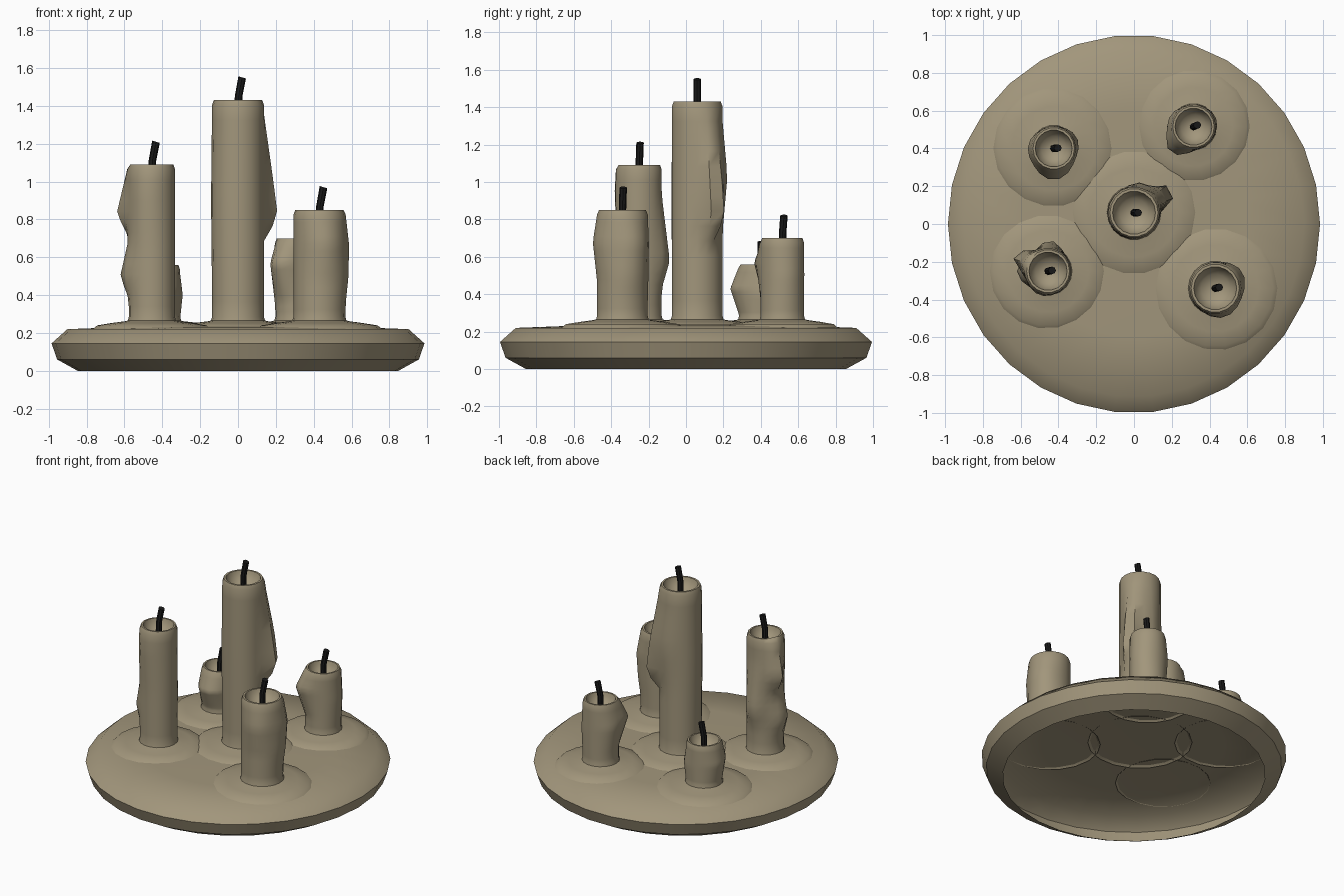
import bpy
import bmesh
from math import sin, cos, pi, radians, exp
from mathutils import Vector

default = bpy.data.objects.get("Cube")
if default:
    bpy.data.objects.remove(default, do_unlink=True)


def material(name, rgb):
    mat = bpy.data.materials.new(name)
    mat.use_nodes = True
    mat.diffuse_color = (*rgb, 1)
    mat.node_tree.nodes["Principled BSDF"].inputs["Base Color"].default_value = (*rgb, 1)
    return mat


wax = material("beige wax", (0.36, 0.305, 0.2))
black = material("black wick", (0.01, 0.01, 0.01))


def loft(name, rings, mat, cap_start=False, cap_end=False, smooth=40):
    """Skin a stack of equal-sized rings of points."""
    bm = bmesh.new()
    rows = [[bm.verts.new(p) for p in ring] for ring in rings]
    n = len(rows[0])
    for low, high in zip(rows, rows[1:]):
        for i in range(n):
            j = (i + 1) % n
            bm.faces.new((low[i], low[j], high[j], high[i]))
    if cap_start:
        bm.faces.new(rows[0][::-1])
    if cap_end:
        bm.faces.new(rows[-1])
    mesh = bpy.data.meshes.new(name)
    bm.to_mesh(mesh)
    bm.free()
    mesh.materials.append(mat)
    obj = bpy.data.objects.new(name, mesh)
    bpy.context.collection.objects.link(obj)
    bpy.ops.object.select_all(action="DESELECT")
    obj.select_set(True)
    bpy.context.view_layer.objects.active = obj
    bpy.ops.object.shade_smooth_by_angle(angle=radians(smooth))
    return obj


def ring(x, y, z, radius, sides):
    """Circle of points; radius may be a function of the angle."""
    pts = []
    for i in range(sides):
        a = 2 * pi * i / sides
        r = radius(a) if callable(radius) else radius
        pts.append((x + r * cos(a), y + r * sin(a), z))
    return pts


# Dish: a shell, open underneath
dish_profile = [(0.86, 0), (0.97, 0.06), (1, 0.145), (0.915, 0.22), (0.6, 0.232), (0.02, 0.236)]
dish = loft("dish", [ring(0, 0, z, r, 30) for r, z in dish_profile], wax, cap_end=True)
dish.scale.x = 0.985


def swelling(bumps, a, z):
    """Extra radius from drips: (angle, height, size, angular width, reach up, reach down)."""
    total = 0
    for angle, height, size, width, up, down in bumps:
        d = (a - radians(angle) + pi) % (2 * pi) - pi
        reach = up if z > height else down
        total += size * exp(-(d / radians(width)) ** 2) * max(0, 1 - abs(z - height) / reach)
    return total


def candle(name, x, y, radius, top, pool, bumps, lean):
    sides = 18
    # Puddle of wax round the foot
    puddle = [(pool, 0.222), (pool * 0.93, 0.24), (pool * 0.7, 0.252), (radius * 1.15, 0.262), (radius * 0.9, 0.27)]
    loft(name + "_wax_pool", [ring(x, y, z, r, sides) for r, z in puddle], wax)

    # Body with drips, rounded lip and hollow top
    rows = 14
    foot, shoulder = 0.24, top - 0.025
    rings = [ring(x, y, foot, radius * 1.1, sides)]
    for k in range(rows + 1):
        z = foot + 0.045 + (shoulder - foot - 0.045) * k / rows
        rings.append(ring(x, y, z, lambda a: radius + swelling(bumps, a, z), sides))
    hollow = [(0.93, 0), (0.83, 0), (0.78, -0.025), (0.55, -0.07), (0.15, -0.085)]
    rings += [ring(x, y, top + dz, radius * f, sides) for f, dz in hollow]
    loft(name, rings, wax, cap_end=True, smooth=50)

    # Bent wick
    path = [(0, -0.1), (0.003, 0.02), (0.022, 0.12)]
    stalk = []
    for across, dz in path:
        c = Vector((x + across * cos(lean), y + across * sin(lean), top + dz))
        tilt = -0.006 if dz > 0.1 else 0
        pts = ring(c.x, c.y, c.z, 0.02, 8)
        stalk.append([(px, py, pz + tilt * (px - c.x) / 0.02) for px, py, pz in pts])
    loft(name + "_wick", stalk, black, True, True)


candle("centre_candle", 0, 0.06, 0.137, 1.43, 0.34,
       [(30, 0.8, 0.125, 17, 0.62, 0.1), (70, 1.03, 0.03, 30, 0.3, 0.3), (200, 0.9, 0.006, 60, 0.5, 0.5)], 0)
candle("front_left_candle", 0.43, -0.34, 0.137, 0.85, 0.33,
       [(30, 0.68, 0.03, 40, 0.16, 0.3), (-70, 0.68, 0.025, 40, 0.15, 0.2), (0, 0.5, 0.01, 60, 0.2, 0.2)], 0.2)
candle("front_right_candle", -0.455, -0.25, 0.122, 1.09, 0.31,
       [(155, 0.83, 0.08, 22, 0.3, 0.14), (85, 0.58, 0.045, 28, 0.35, 0.15),
        (180, 0.5, 0.045, 30, 0.2, 0.12), (250, 0.95, 0.012, 40, 0.2, 0.3)], 0.2)
candle("back_left_candle", 0.315, 0.515, 0.118, 0.70, 0.3,
       [(228, 0.57, 0.065, 32, 0.13, 0.2), (165, 0.53, 0.02, 35, 0.14, 0.2), (20, 0.5, 0.01, 40, 0.2, 0.2)], 0.4)
candle("back_right_candle", -0.425, 0.4, 0.118, 0.56, 0.32,
       [(270, 0.43, 0.05, 45, 0.12, 0.14), (180, 0.42, 0.02, 40, 0.12, 0.14), (20, 0.4, 0.018, 40, 0.12, 0.14)], 0.1)
